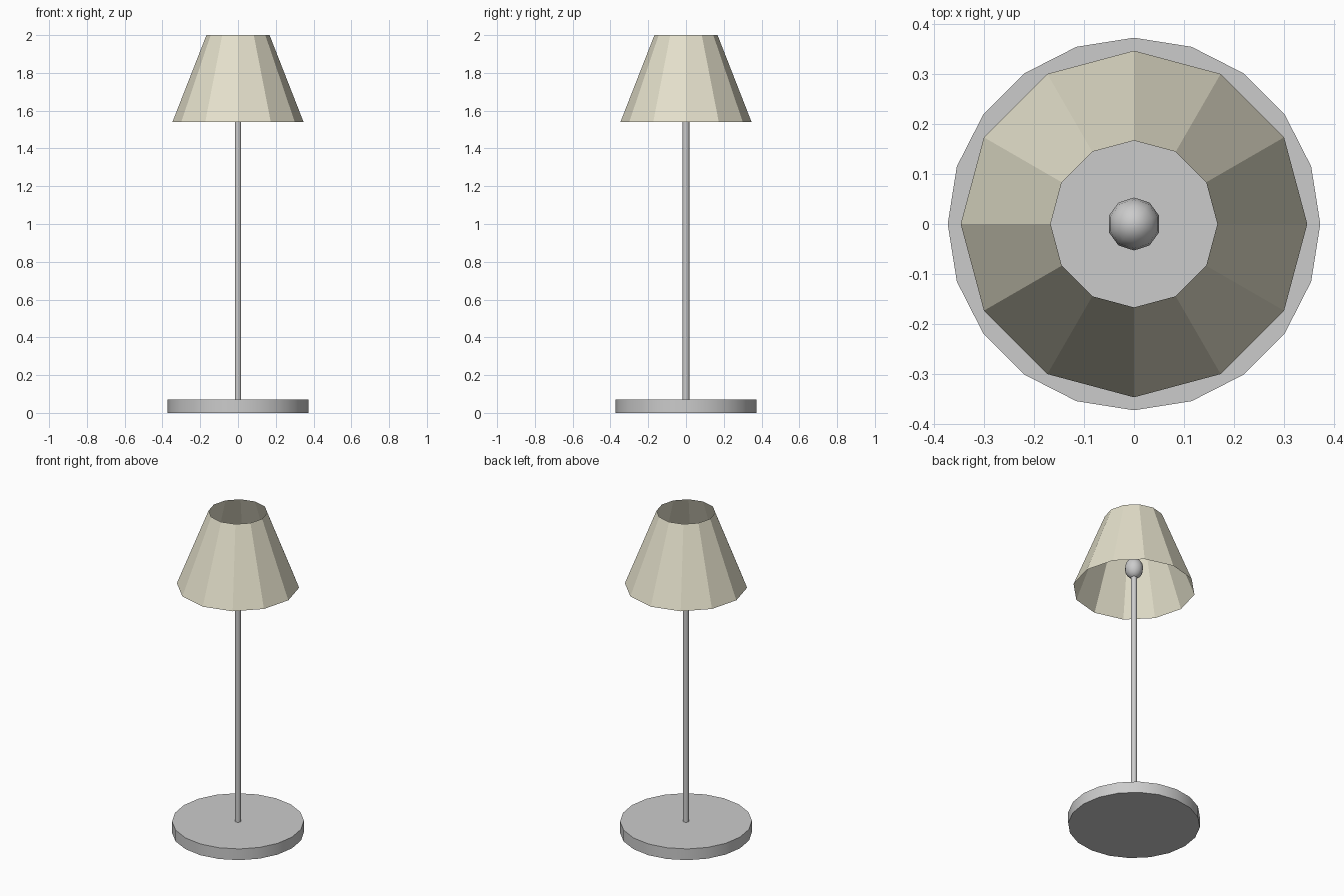
import bpy
import math

if "Cube" in bpy.data.objects:
    bpy.data.objects.remove(bpy.data.objects["Cube"])


def shade_smooth(obj):
    bpy.context.view_layer.objects.active = obj
    obj.select_set(True)
    bpy.ops.object.shade_smooth_by_angle(angle=math.radians(40))
    obj.select_set(False)


def tapered(name, sides, r_bottom, r_top, z0, z1, fill='NGON'):
    bpy.ops.mesh.primitive_cone_add(
        vertices=sides, radius1=r_bottom, radius2=r_top, depth=z1 - z0,
        end_fill_type=fill, location=(0, 0, (z0 + z1) / 2))
    obj = bpy.context.object
    obj.name = name
    return obj


# Round foot and slim stem
base = tapered("base", 20, 0.373, 0.373, 0, 0.07)
shade_smooth(base)
stem = tapered("stem", 10, 0.018, 0.018, 0.07, 1.63)
shade_smooth(stem)

# Bulb on top of the stem
bpy.ops.mesh.primitive_uv_sphere_add(segments=10, ring_count=8, radius=0.053,
                                     location=(0, 0, 1.675),
                                     rotation=(0, 0, 0))
bulb = bpy.context.object
bulb.name = "bulb"
bulb.scale.z = 1.2
bpy.ops.object.shade_smooth()

# Open, faceted lampshade
shade = tapered("lampshade", 12, 0.347, 0.167, 1.54, 2.0, 'NOTHING')
cream = bpy.data.materials.new("cream_fabric")
cream.diffuse_color = (0.78, 0.75, 0.60, 1)
cream.use_nodes = True
cream.node_tree.nodes["Principled BSDF"].inputs["Base Color"].default_value = cream.diffuse_color
shade.data.materials.append(cream)
